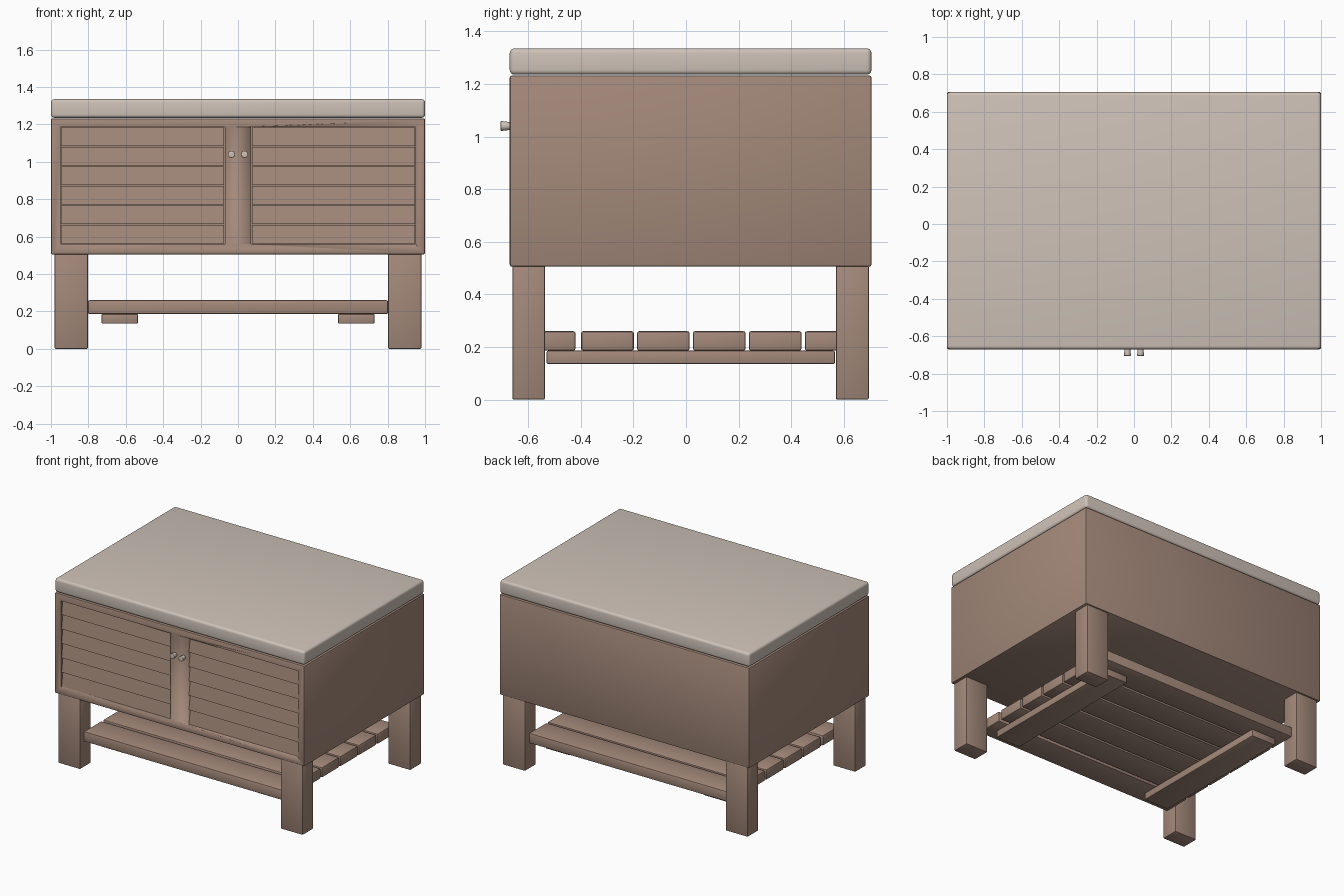
import bpy, math

if "Cube" in bpy.data.objects:
    bpy.data.objects.remove(bpy.data.objects["Cube"])

def mat(name, c):
    m = bpy.data.materials.new(name)
    m.diffuse_color = (*c, 1)
    m.use_nodes = True
    m.node_tree.nodes["Principled BSDF"].inputs["Base Color"].default_value = m.diffuse_color
    return m

wood = mat("warm_brown_wood", (0.37, 0.25, 0.195))
stone = mat("pale_stone", (0.62, 0.54, 0.48))

def finish(o, name, material, bevel=0.0, segs=2):
    o.name = name
    o.data.materials.append(material)
    bpy.context.view_layer.objects.active = o
    if bevel:
        b = o.modifiers.new("bevel", 'BEVEL')
        b.width, b.segments = bevel, segs
        b.limit_method = 'ANGLE'
        bpy.ops.object.modifier_apply(modifier="bevel")
    bpy.ops.object.shade_smooth_by_angle(angle=math.radians(35))
    return o

def box(name, x, y, z, material=wood, bevel=0.006, segs=2):
    bpy.ops.mesh.primitive_cube_add(size=1, location=[(a[0] + a[1]) / 2 for a in (x, y, z)])
    o = bpy.context.object
    o.scale = [a[1] - a[0] for a in (x, y, z)]
    bpy.ops.object.transform_apply(location=False, rotation=False, scale=True)
    return finish(o, name, material, bevel, segs)

# Cabinet body with two door recesses
body = box("cabinet_body", (-1, 1), (-0.67, 0.705), (0.505, 1.232), bevel=0.008)
z0, z1, rows = 0.56, 1.185, 6
for s, side in ((-1, "left"), (1, "right")):
    a, b = sorted((s * 0.07, s * 0.95))
    cut = box("cutter", (a, b), (-0.8, -0.635), (z0, z1), bevel=0)
    m = body.modifiers.new("recess", 'BOOLEAN')
    m.object, m.operation, m.solver = cut, 'DIFFERENCE', 'EXACT'
    bpy.context.view_layer.objects.active = body
    bpy.ops.object.modifier_apply(modifier="recess")
    bpy.data.objects.remove(cut, do_unlink=True)

    # Slanted door slats, lower edge standing proud
    h = (z1 - z0) / rows
    for i in range(rows):
        lo, hi = z0 + i * h + 0.004, z0 + (i + 1) * h - 0.002
        prof = [(-0.667, lo), (-0.652, hi), (-0.63, hi), (-0.63, lo)]
        verts = [(x, y, z) for x in (a + 0.004, b - 0.004) for y, z in prof]
        faces = [(3, 2, 1, 0), (4, 5, 6, 7)]
        faces += [(k, (k + 1) % 4, (k + 1) % 4 + 4, k + 4) for k in range(4)]
        me = bpy.data.meshes.new("slat")
        me.from_pydata(verts, [], faces)
        o = bpy.data.objects.new("slat", me)
        bpy.context.collection.objects.link(o)
        bpy.ops.object.select_all(action='DESELECT')
        o.select_set(True)
        finish(o, f"{side}_door_slat_{i + 1}", wood)

    # Flared door knob
    bpy.ops.mesh.primitive_cone_add(vertices=24, radius1=0.014, radius2=0.019, depth=0.045,
                                    location=(s * 0.035, -0.6825, 1.04),
                                    rotation=(math.pi / 2, 0, 0))
    finish(bpy.context.object, f"{side}_knob", stone, 0.003)

    # Legs
    lx = sorted((s * 0.803, s * 0.98))
    box(f"{side}_front_leg", lx, (-0.66, -0.536), (0, 0.51))
    box(f"{side}_back_leg", lx, (0.57, 0.695), (0, 0.51))

    # Bearer under the shelf
    box(f"{side}_shelf_bearer", sorted((s * 0.535, s * 0.73)), (-0.53, 0.566), (0.135, 0.186))

# Shelf planks
for i in range(6):
    y = -0.62 + i * 0.2125 + (0.009 if i else 0)
    box(f"shelf_plank_{i + 1}", (-0.802, 0.802), (y, y + 0.2), (0.186, 0.26), bevel=0.008)

# Top slab
box("top_slab", (-1, 1), (-0.67, 0.705), (1.235, 1.335), stone, bevel=0.018, segs=4)
